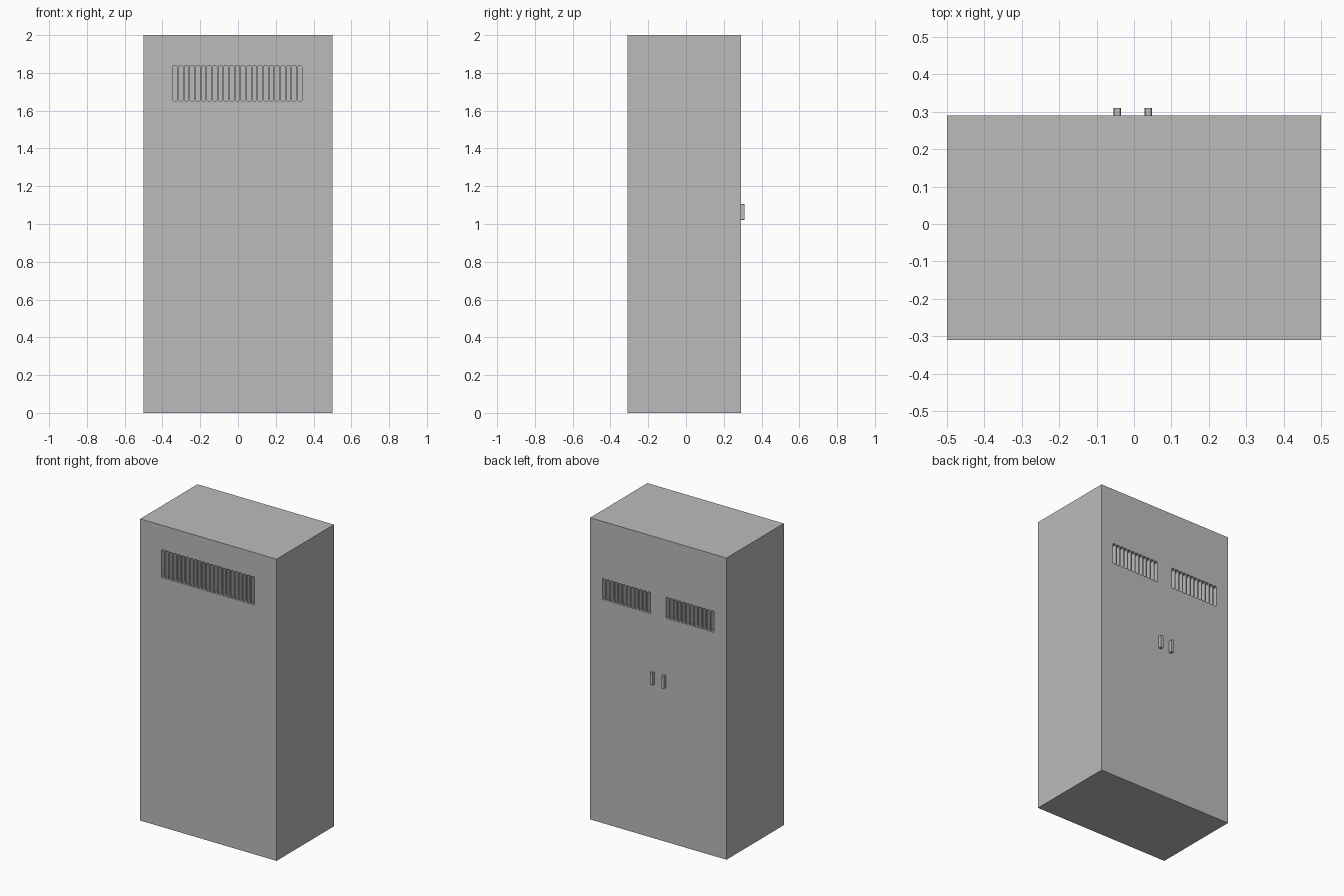
import bpy, bmesh
from mathutils import Vector

if "Cube" in bpy.data.objects:
    bpy.data.objects.remove(bpy.data.objects["Cube"])

grey = bpy.data.materials.new("cabinet grey")
grey.diffuse_color = (0.5, 0.5, 0.5, 1)
grey.use_nodes = True
grey.node_tree.nodes["Principled BSDF"].inputs["Base Color"].default_value = grey.diffuse_color

Y0, Y1 = -0.31, 0.29      # front and back of the cabinet
SLOT_W, PITCH, DEPTH, CORNER = 0.023, 0.03, 0.03, 0.004


def add_box(bm, lo, hi):
    """Add an axis-aligned box between two corners."""
    lo, hi = Vector(lo), Vector(hi)
    verts = bmesh.ops.create_cube(bm, size=1)["verts"]
    bmesh.ops.scale(bm, vec=hi - lo, verts=verts)
    bmesh.ops.translate(bm, vec=(lo + hi) / 2, verts=verts)


def finish(bm, name):
    """Turn a bmesh into a named object."""
    bmesh.ops.recalc_face_normals(bm, faces=bm.faces)
    mesh = bpy.data.meshes.new(name)
    bm.to_mesh(mesh)
    bm.free()
    mesh.materials.append(grey)
    obj = bpy.data.objects.new(name, mesh)
    bpy.context.collection.objects.link(obj)
    return obj


def slot_row(bm, x_mid, count, z0, z1, y_a, y_b):
    """Row of upright slots with clipped corners."""
    for i in range(count):
        x = x_mid + (i - (count - 1) / 2) * PITCH
        w, c = SLOT_W / 2, CORNER
        outline = [(-w, z0 + c), (-w + c, z0), (w - c, z0), (w, z0 + c),
                   (w, z1 - c), (w - c, z1), (-w + c, z1), (-w, z1 - c)]
        face = bm.faces.new([bm.verts.new((x + px, y_a, pz)) for px, pz in outline])
        side = bmesh.ops.extrude_face_region(bm, geom=[face])["geom"]
        moved = [g for g in side if isinstance(g, bmesh.types.BMVert)]
        bmesh.ops.translate(bm, vec=(0, y_b - y_a, 0), verts=moved)


# Cabinet body
bm = bmesh.new()
add_box(bm, (-0.5, Y0, 0), (0.5, Y1, 2))
body = finish(bm, "cabinet_body")

# Vent slots: one wide row in front, two short rows behind
bm = bmesh.new()
slot_row(bm, -0.003, 23, 1.652, 1.838, Y0 - 0.02, Y0 + DEPTH)
for side in (-1, 1):
    slot_row(bm, side * 0.233, 12, 1.482, 1.622, Y1 + 0.02, Y1 - DEPTH)
cutter = finish(bm, "vent_cutter")

cut = body.modifiers.new("vents", 'BOOLEAN')
cut.operation = 'DIFFERENCE'
cut.solver = 'EXACT'
cut.object = cutter
bpy.context.view_layer.objects.active = body
bpy.ops.object.modifier_apply(modifier=cut.name)
bpy.data.objects.remove(cutter)

# Door handles on the back
for name, x in (("handle_left", -0.045), ("handle_right", 0.038)):
    bm = bmesh.new()
    add_box(bm, (x - 0.01, Y1 - 0.002, 1.02), (x + 0.01, Y1 + 0.02, 1.105))
    upright = [e for e in bm.edges
               if abs(e.verts[0].co.y - e.verts[1].co.y) > 0.01]
    bmesh.ops.bevel(bm, geom=upright, offset=0.003, segments=1, affect='EDGES')
    finish(bm, name)
